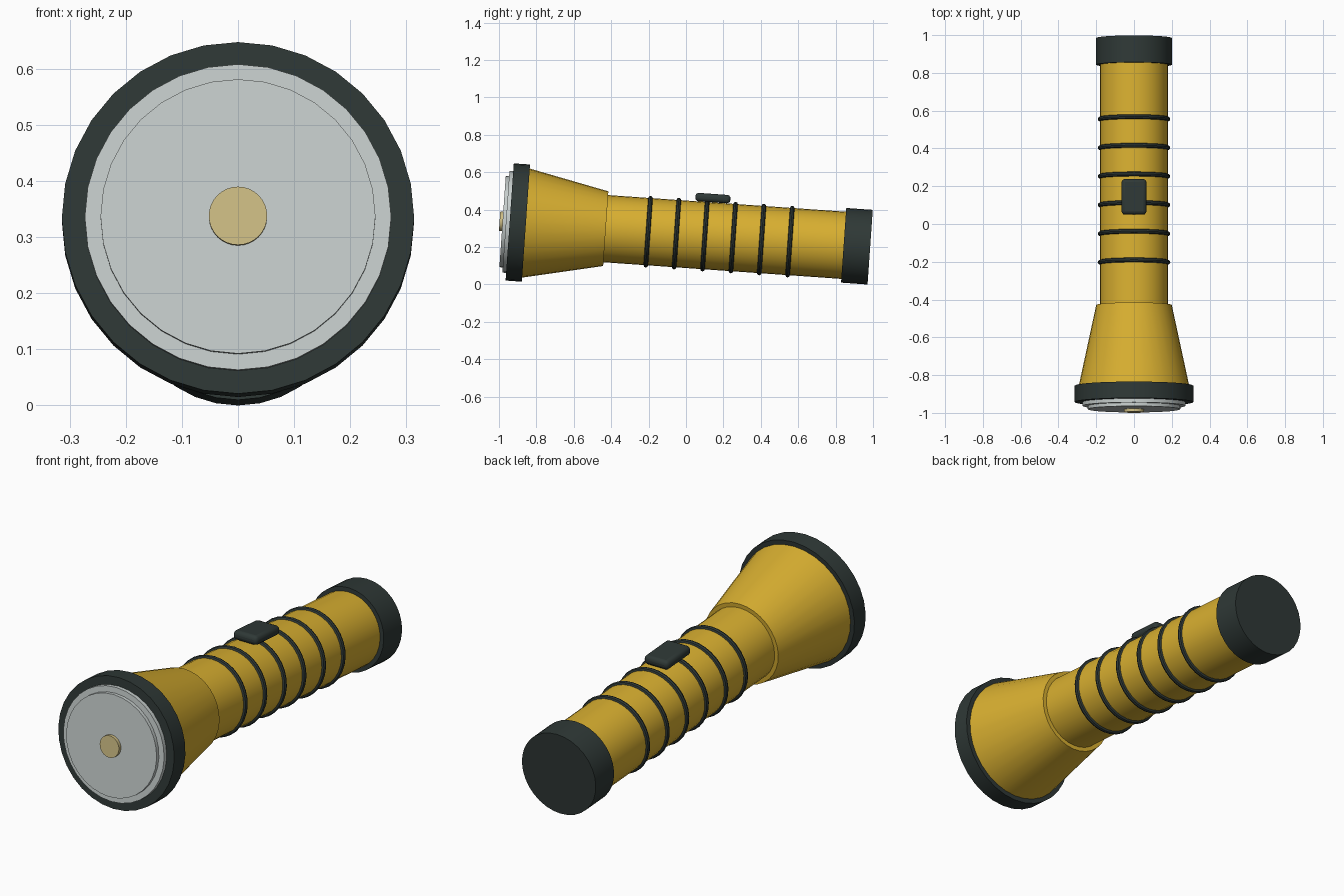
import bpy
from math import radians
from mathutils import Matrix

cube = bpy.data.objects.get("Cube")
if cube:
    bpy.data.objects.remove(cube, do_unlink=True)

# Whole torch is tipped slightly, resting on its tail
TILT = Matrix.Translation((0, 0, 0.268)) @ Matrix.Rotation(radians(-4), 4, 'X')
ALONG = Matrix.Rotation(radians(-90), 4, 'X')


def material(name, rgb):
    mat = bpy.data.materials.new(name)
    mat.use_nodes = True
    mat.diffuse_color = (*rgb, 1)
    bsdf = next(n for n in mat.node_tree.nodes if n.type == 'BSDF_PRINCIPLED')
    bsdf.inputs["Base Color"].default_value = (*rgb, 1)
    return mat


YELLOW = material("yellow plastic", (0.69, 0.43, 0.03))
RUBBER = material("dark rubber", (0.028, 0.04, 0.037))
SILVER = material("pale silver", (0.58, 0.63, 0.62))
AMBER = material("warm bulb", (0.63, 0.52, 0.235))


def finish(name, mat, matrix):
    obj = bpy.context.object
    obj.name = obj.data.name = name
    obj.data.materials.append(mat)
    obj.matrix_world = TILT @ matrix
    bpy.ops.object.shade_smooth_by_angle(angle=radians(30))
    return obj


def barrel(name, mat, start, end, r_start, r_end):
    """Round section along the torch axis."""
    bpy.ops.mesh.primitive_cone_add(vertices=32, radius1=r_start, radius2=r_end,
                                    depth=end - start)
    middle = Matrix.Translation((0, (start + end) / 2, 0))
    return finish(name, mat, middle @ ALONG)


# Handle, flared head and end caps
barrel("handle", YELLOW, -0.5, 0.9, 0.18, 0.18)
barrel("flared_head", YELLOW, -0.88, -0.43, 0.297, 0.2)
barrel("head_ring", RUBBER, -0.945, -0.858, 0.314, 0.314)
barrel("tail_cap", RUBBER, 0.845, 0.987, 0.2, 0.2)

# Stepped lens and bulb
barrel("lens_rim", SILVER, -0.965, -0.93, 0.273, 0.273)
barrel("lens", SILVER, -0.983, -0.95, 0.245, 0.245)
barrel("bulb", AMBER, -0.999, -0.97, 0.052, 0.052)

# Grip rings
for i in range(6):
    bpy.ops.mesh.primitive_torus_add(major_segments=32, minor_segments=8,
                                     major_radius=0.18, minor_radius=0.012)
    place = Matrix.Translation((0, -0.203 + i * 0.152, 0))
    finish(f"grip_ring_{i + 1}", RUBBER, place @ ALONG)

# Rounded slide switch
bpy.ops.mesh.primitive_cube_add(size=1)
bpy.context.object.data.transform(Matrix.Diagonal((0.132, 0.188, 0.045, 1)))
switch = finish("switch", RUBBER, Matrix.Translation((0, 0.13, 0.203)))
bevel = switch.modifiers.new("rounded edges", 'BEVEL')
bevel.width = 0.018
bevel.segments = 3
